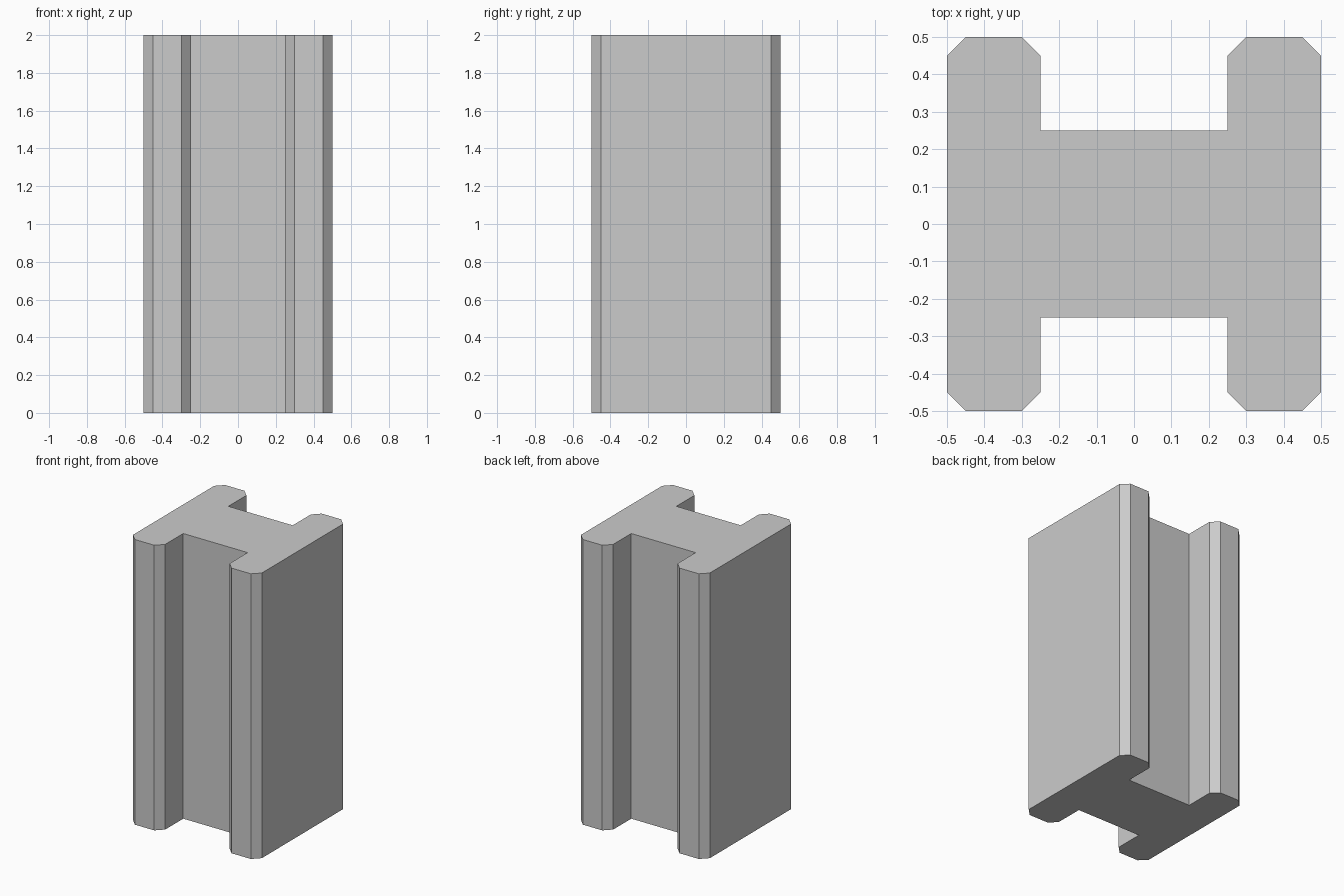
import bpy
import bmesh

if "Cube" in bpy.data.objects:
    bpy.data.objects.remove(bpy.data.objects["Cube"])

HEIGHT = 2.0

# One quarter of the H-shaped cross-section (x > 0, y > 0), from the web outwards
quarter = [(0.25, 0.25), (0.25, 0.45), (0.30, 0.50), (0.45, 0.50), (0.50, 0.45)]

# Mirror the quarter around both axes to get the closed, counter-clockwise outline
right = [(x, -y) for x, y in quarter] + [(x, y) for x, y in reversed(quarter)]
outline = right + [(-x, -y) for x, y in right]

# Extrude the outline into the column
bm = bmesh.new()
base = bm.faces.new([bm.verts.new((x, y, 0)) for x, y in outline])
extruded = bmesh.ops.extrude_face_region(bm, geom=[base], use_keep_orig=True)
top_verts = [g for g in extruded["geom"] if isinstance(g, bmesh.types.BMVert)]
bmesh.ops.translate(bm, verts=top_verts, vec=(0, 0, HEIGHT))
bmesh.ops.recalc_face_normals(bm, faces=bm.faces)

mesh = bpy.data.meshes.new("h_column")
bm.to_mesh(mesh)
bm.free()
column = bpy.data.objects.new("h_column", mesh)
bpy.context.collection.objects.link(column)
